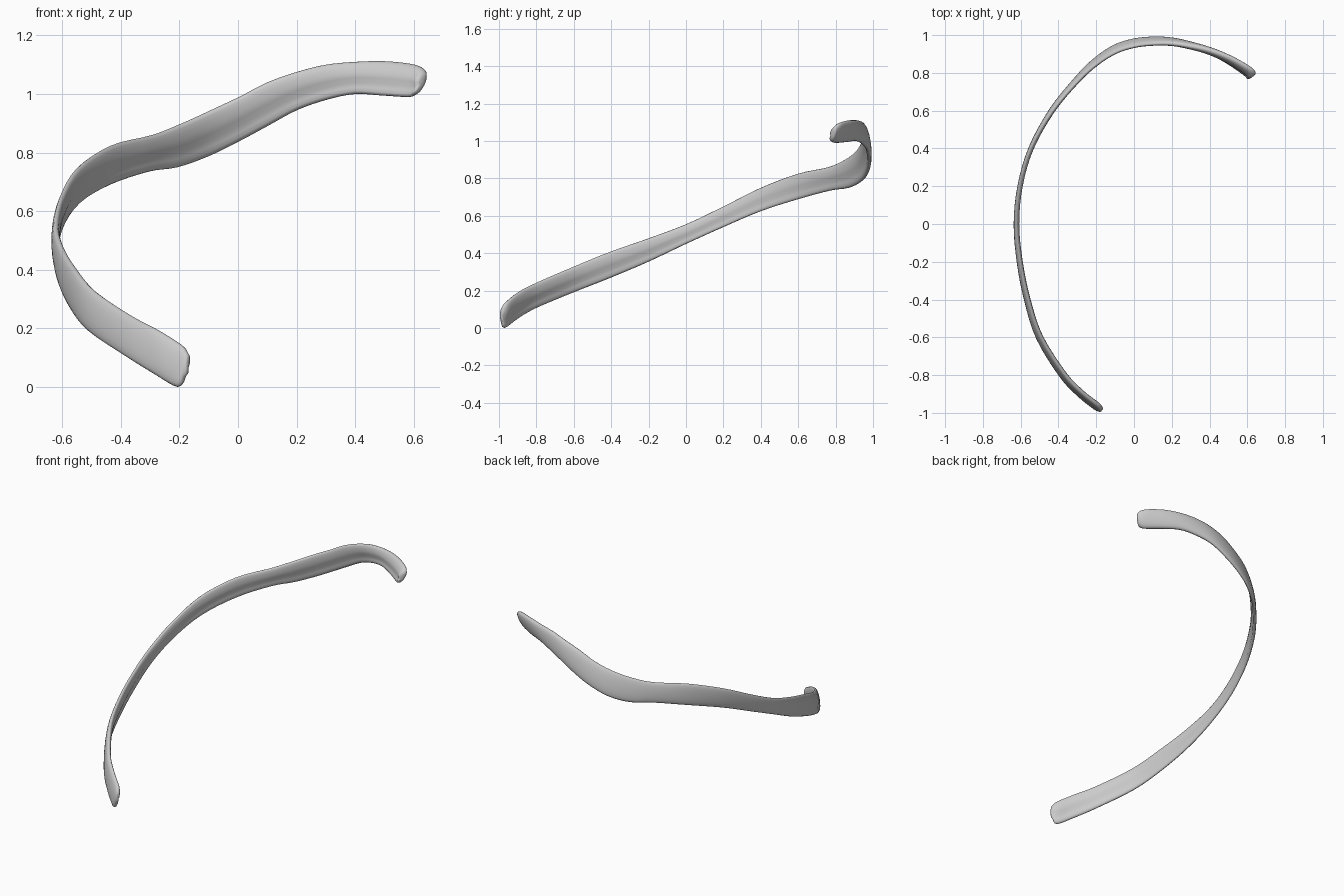
import bpy
import bmesh
import math
from mathutils import Vector

cube = bpy.data.objects.get("Cube")
if cube:
    bpy.data.objects.remove(cube, do_unlink=True)

# Bone colour
bone = bpy.data.materials.new("bone_grey")
bone.use_nodes = True
colour = (0.6, 0.6, 0.6, 1.0)
bone.diffuse_color = colour
bone.node_tree.nodes["Principled BSDF"].inputs["Base Color"].default_value = colour

# Stations from the front tip to the rear head: x, y, bottom, top, outward lean of the top
stations = [
    (-.178, -.98, .035, .12, -.005),
    (-.2, -.963, .0, .145, -.01),
    (-.28, -.9, .045, .195, -.01),
    (-.375, -.8, .105, .245, -.01),
    (-.5, -.6, .19, .33, -.008),
    (-.565, -.4, .27, .41, -.005),
    (-.605, -.2, .355, .48, -.003),
    (-.622, 0, .45, .555, 0),
    (-.603, .2, .54, .65, 0),
    (-.545, .4, .625, .75, 0),
    (-.435, .6, .69, .825, -.004),
    (-.3, .765, .735, .86, -.008),
    (-.2, .86, .75, .9, -.013),
    (-.1, .925, .785, .945, -.016),
    (0, .957, .835, .99, -.016),
    (.1, .968, .89, 1.04, -.014),
    (.2, .965, .945, 1.075, -.01),
    (.3, .945, .98, 1.1, -.004),
    (.4, .915, 1.0, 1.11, .004),
    (.5, .87, .995, 1.112, .012),
    (.595, .812, .99, 1.1, .018),
    (.62, .787, 1.0, 1.08, .018),
]
STEPS = 4     # rings between stations
SIDES = 20    # points around the section


def spline(a, b, c, d, t):
    """Catmull-Rom blend of four stations."""
    return [0.5 * (2 * q + (r - p) * t + (2 * p - 5 * q + 4 * r - s) * t * t
                   + (3 * q - p - 3 * r + s) * t ** 3)
            for p, q, r, s in zip(a, b, c, d)]


def resample(points):
    last = len(points) - 1
    result = []
    for i in range(last):
        near = [points[min(max(i + k, 0), last)] for k in (-1, 0, 1, 2)]
        result += [spline(*near, step / STEPS) for step in range(STEPS)]
    return result + [points[last]]


def section(centre, outward, half_height, half_thick, lean):
    """Flattened oval with a shallow groove low on the inner face."""
    ring = []
    for k in range(SIDES):
        angle = math.tau * k / SIDES
        c, s = math.cos(angle), math.sin(angle)
        side = math.copysign(abs(c) ** 0.8, c) * half_thick
        if c < 0:
            side *= 1 - 0.5 * math.exp(-((s + 0.4) / 0.3) ** 2)
        ring.append(centre + outward * (side + lean * s)
                    + Vector((0, 0, half_height * s)))
    return ring


def cap(bm, ring, direction):
    """Close an end with a rounded rim and a slightly hollow middle."""
    middle = sum((v.co for v in ring), Vector()) / len(ring)
    for scale, push in ((0.8, 0.008), (0.5, 0.007)):
        inner = [bm.verts.new(middle + (v.co - middle) * scale + direction * push)
                 for v in ring]
        bridge(bm, ring, inner)
        ring = inner
    bm.faces.new(ring)


def bridge(bm, first, second):
    for k in range(SIDES):
        n = (k + 1) % SIDES
        bm.faces.new((first[k], first[n], second[n], second[k]))


# Curved rib shaft
path = resample(stations)
bm = bmesh.new()
rings, tangents = [], []
for i, (x, y, low, high, lean) in enumerate(path):
    before, after = path[max(i - 1, 0)], path[min(i + 1, len(path) - 1)]
    tangent = Vector((after[0] - before[0], after[1] - before[1], 0)).normalized()
    outward = Vector((-tangent.y, tangent.x, 0))
    u = i / (len(path) - 1)
    thick = 0.014 + 0.008 * abs(2 * u - 0.8)
    if i < STEPS:
        thick *= 0.75 + 0.25 * i / STEPS
    points = section(Vector((x, y, (low + high) / 2)), outward,
                     (high - low) / 2, thick, lean)
    rings.append([bm.verts.new(p) for p in points])
    tangents.append(tangent)

for first, second in zip(rings, rings[1:]):
    bridge(bm, first, second)

# Rounded ends
cap(bm, rings[0], -tangents[0])
cap(bm, rings[-1], tangents[-1])
bmesh.ops.recalc_face_normals(bm, faces=bm.faces)

mesh = bpy.data.meshes.new("rib_bone")
bm.to_mesh(mesh)
bm.free()
mesh.materials.append(bone)
rib = bpy.data.objects.new("rib_bone", mesh)
bpy.context.collection.objects.link(rib)
bpy.context.view_layer.objects.active = rib
rib.select_set(True)
bpy.ops.object.shade_smooth_by_angle(angle=math.radians(60))
